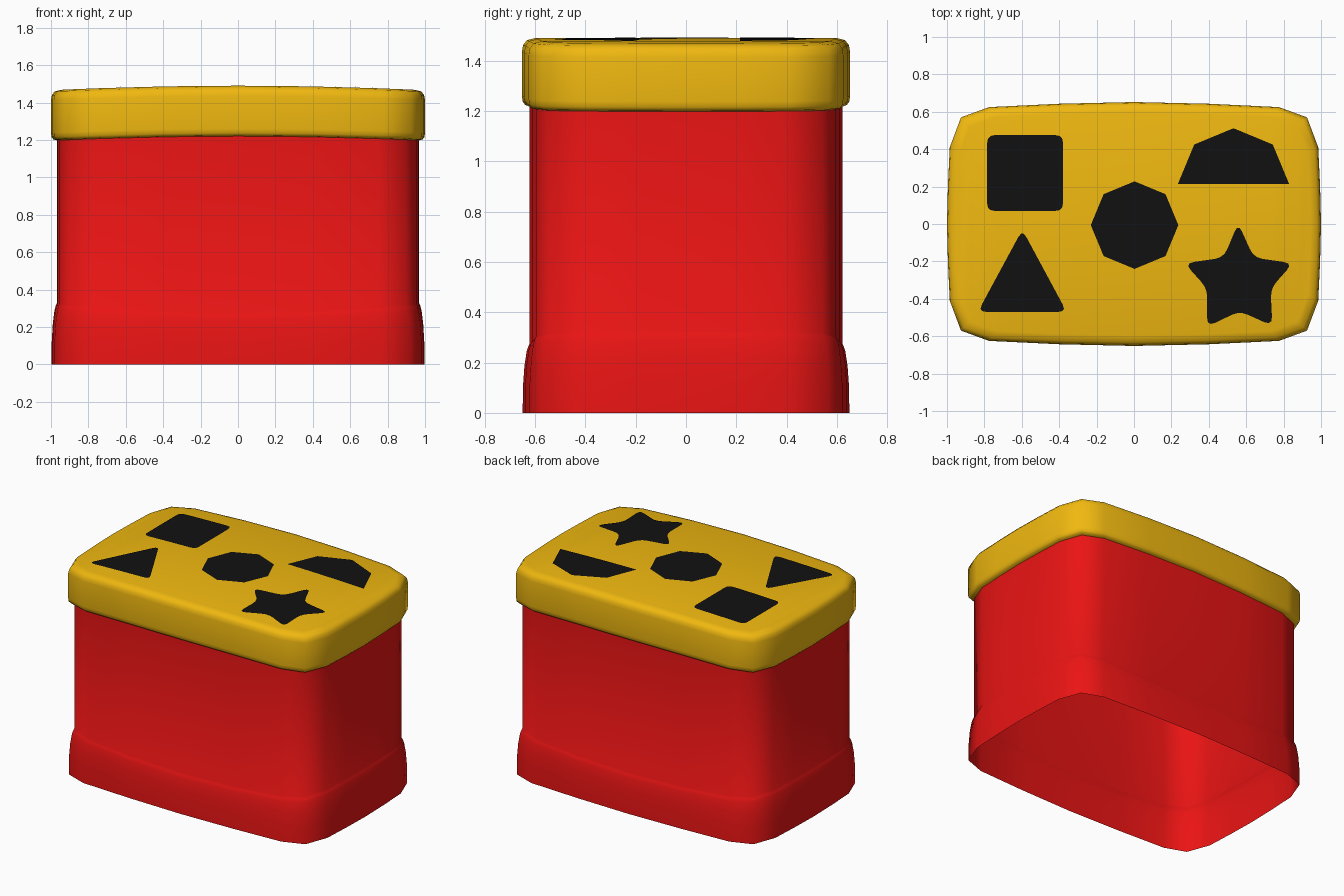
import bpy, bmesh, math
from mathutils import Vector

if "Cube" in bpy.data.objects:
    bpy.data.objects.remove(bpy.data.objects["Cube"])

A, B = 1.0, 0.652
# One quarter of the rounded outline, right middle to back middle
QUARTER = [(1, 0), (0.995, 0.2), (0.985, 0.41), (0.925, 0.57),
           (0.775, 0.625), (0.4, 0.643), (0, B)]
LEFT = [(-x, y) for x, y in QUARTER[-2::-1]]
HALF = QUARTER + LEFT
OUTLINE = HALF + [(x, -y) for x, y in HALF[-2:0:-1]]
N = len(OUTLINE)


def material(name, rgb):
    m = bpy.data.materials.new(name)
    m.diffuse_color = (*rgb, 1)
    m.use_nodes = True
    m.node_tree.nodes["Principled BSDF"].inputs["Base Color"].default_value = m.diffuse_color
    return m


def crown(x):
    return -0.022 * x * x


def finish(bm, name, mat, smooth=True):
    me = bpy.data.meshes.new(name)
    bm.to_mesh(me)
    bm.free()
    ob = bpy.data.objects.new(name, me)
    bpy.context.collection.objects.link(ob)
    me.materials.append(mat)
    if smooth:
        for p in me.polygons:
            p.use_smooth = True
    return ob


def shell(name, profile, bend, mat, cap=False):
    """Stack inset outlines; profile holds (inset, height) pairs."""
    bm = bmesh.new()
    rings = []
    for d, z in profile:
        rings.append([bm.verts.new((x * (A - d) / A, y * (B - d) / B, z + bend(x, z)))
                      for x, y in OUTLINE])
    for lo, hi in zip(rings, rings[1:]):
        for i in range(N):
            j = (i + 1) % N
            bm.faces.new((lo[i], lo[j], hi[j], hi[i]))
    if cap:
        top = rings[-1]
        for k in range(N // 2):
            loop = list(dict.fromkeys([top[k], top[k + 1], top[-k - 1], top[-k]]))
            bm.faces.new(loop)
    return finish(bm, name, mat)


def rounded(points, r):
    """Replace each corner by a short curve starting r away from it."""
    out = []
    pts = [Vector(p) for p in points]
    for i, p in enumerate(pts):
        a = p + (pts[i - 1] - p).normalized() * r
        b = p + (pts[(i + 1) % len(pts)] - p).normalized() * r
        for t in (0, 0.33, 0.67, 1):
            out.append(a * (1 - t) ** 2 + p * 2 * t * (1 - t) + b * t * t)
    return out


def slot(name, points, mat):
    """Thin dark patch following the crowned lid."""
    bm = bmesh.new()
    f = bm.faces.new([bm.verts.new((p[0], p[1], 0)) for p in points])
    f.normal_update()
    if f.normal.z < 0:
        f.normal_flip()
    bmesh.ops.triangulate(bm, faces=bm.faces[:])
    for k in range(-9, 10):
        bmesh.ops.bisect_plane(bm, geom=bm.verts[:] + bm.edges[:] + bm.faces[:],
                               plane_co=(k / 10, 0, 0), plane_no=(1, 0, 0))
    for v in bm.verts:
        v.co.z = 1.493 + crown(v.co.x)
    return finish(bm, name, mat, False)


def arc(cx, cy, r, count, step):
    return [(cx + r * math.cos(i * step), cy + r * math.sin(i * step))
            for i in range(count)]


red = material("red", (0.83, 0.007, 0.007))
yellow = material("yellow", (0.87, 0.48, 0.005))
black = material("black", (0.0056, 0.0056, 0.0056))


# Open-bottomed body with a flared base whose top edge dips mid-side
def body_bend(x, z):
    if z > 1:
        return crown(x)
    return -0.05 * (1 - x * x) * z / 0.32


shell("box_body", [(0.003, 0), (0.004, 0.12), (0.010, 0.22), (0.019, 0.29),
                   (0.026, 0.315), (0.031, 0.325), (0.031, 1.25)], body_bend, red)

# Crowned lid
shell("lid", [(0.035, 1.219), (0.013, 1.224), (0.003, 1.237), (0, 1.26), (0, 1.435),
              (0.005, 1.462), (0.02, 1.481), (0.055, 1.49)],
      lambda x, z: crown(x), yellow, cap=True)

# Shape slots
slot("square_slot", rounded([(-0.785, 0.07), (-0.38, 0.07), (-0.38, 0.475),
                             (-0.785, 0.475)], 0.04), black)
slot("triangle_slot", rounded([(-0.835, -0.47), (-0.36, -0.47), (-0.597, -0.03)], 0.045), black)
slot("round_slot", arc(0.003, -0.006, 0.234, 8, math.pi / 4), black)
slot("half_round_slot", arc(0.532, 0.215, 0.297, 5, math.pi / 4), black)
slot("star_slot", rounded([(0.557, 0.005), (0.64, -0.18), (0.85, -0.21), (0.73, -0.345),
                           (0.74, -0.545), (0.565, -0.465), (0.39, -0.55), (0.392, -0.345),
                           (0.27, -0.21), (0.48, -0.18)], 0.05), black)
